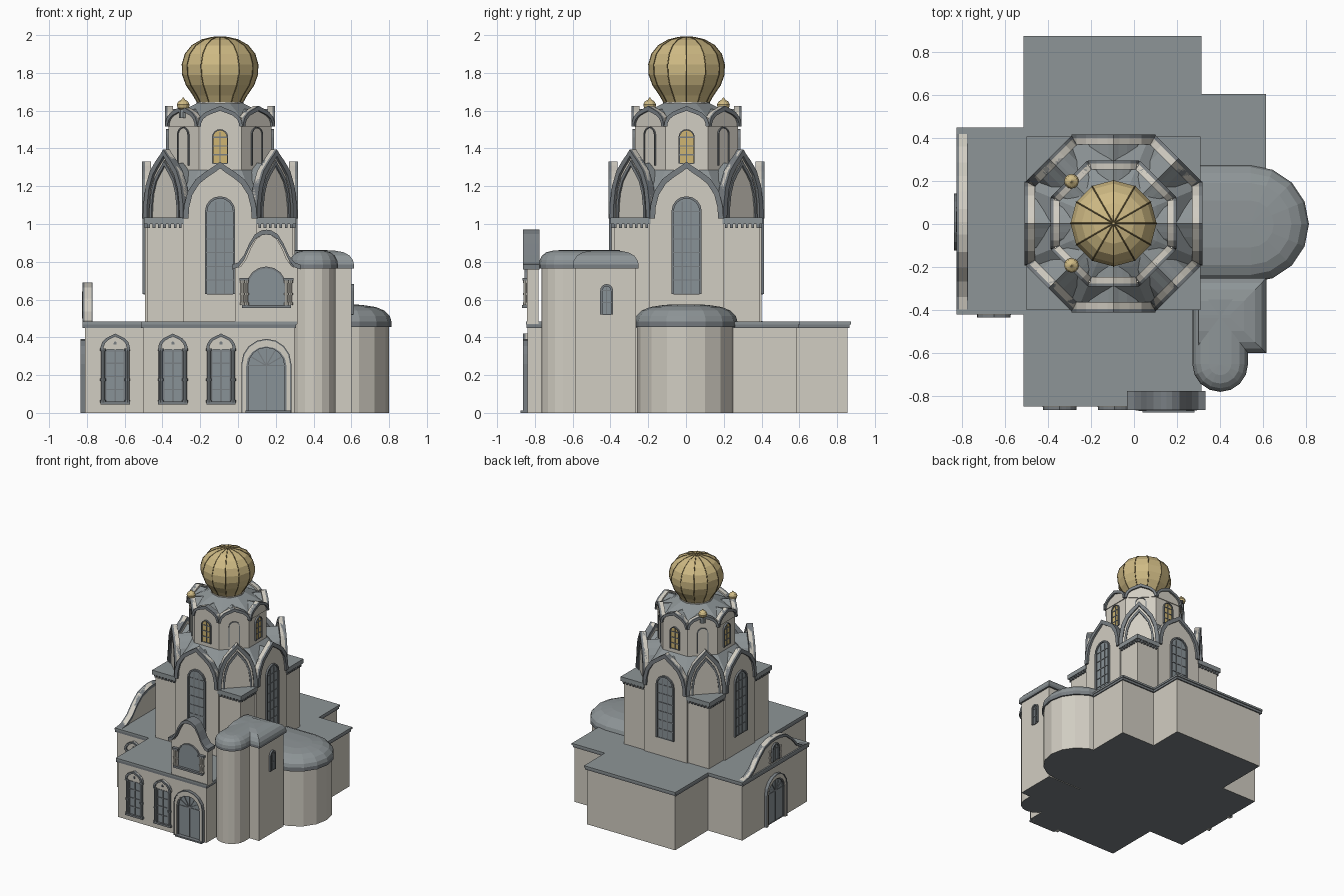
import bpy, bmesh
from math import sin, cos, pi, radians

cube = bpy.data.objects.get("Cube")
if cube:
    bpy.data.objects.remove(cube)


def material(name, r, g, b):
    m = bpy.data.materials.new(name)
    m.use_nodes = True
    m.diffuse_color = (r, g, b, 1)
    m.node_tree.nodes["Principled BSDF"].inputs["Base Color"].default_value = (r, g, b, 1)
    return m


WALL = material("cream plaster", .64, .61, .54)
ROOF = material("grey roof", .27, .30, .31)
TRIM = material("slate trim", .19, .21, .225)
GLASS = material("grey glass", .25, .29, .31)
GOLD = material("gold leaf", .62, .49, .23)
RIB = material("dark gold", .2, .15, .06)
AMBER = material("amber glass", .62, .46, .17)


# ---------- helpers ----------
def loft(name, rings, mat, under=None):
    """Skin equal-length rings and cap both ends."""
    bm = bmesh.new()
    vs = [[bm.verts.new(p) for p in r] for r in rings]
    n = len(rings[0])
    for a, b in zip(vs, vs[1:]):
        for i in range(n):
            bm.faces.new((a[i], a[(i + 1) % n], b[(i + 1) % n], b[i]))
    bm.faces.new(vs[0][::-1])
    bm.faces.new(vs[-1])
    bmesh.ops.recalc_face_normals(bm, faces=bm.faces)
    me = bpy.data.meshes.new(name)
    me.materials.append(mat)
    if under:
        me.materials.append(under)
        for f in bm.faces:
            f.material_index = int(f.normal.z < -.9)
    bm.to_mesh(me)
    bm.free()
    ob = bpy.data.objects.new(name, me)
    bpy.context.collection.objects.link(ob)
    return ob


def level(pts, z):
    return [(x, y, z) for x, y in pts]


def prism(name, pts, z0, z1, mat, under=None):
    return loft(name, [level(pts, z0), level(pts, z1)], mat, under)


def box(name, x0, x1, y0, y1, z0, z1, mat, under=None):
    return prism(name, [(x0, y0), (x1, y0), (x1, y1), (x0, y1)], z0, z1, mat, under)


def ngon(n, r, cx, cy, turn=0):
    return [(cx + r * cos(turn + 2 * pi * i / n), cy + r * sin(turn + 2 * pi * i / n)) for i in range(n)]


def facade(cx, cy, deg):
    """Map (along, outward, up) on a wall facing deg to world space."""
    c, s = cos(radians(deg)), sin(radians(deg))
    return lambda u, d, z: (cx + c * d - s * u, cy + s * d + c * u, z)


def panel(name, P, pts, d0, d1, mat):
    return loft(name, [[P(u, d, z) for u, z in pts] for d in (d0, d1)], mat)


def rect(u0, u1, z0, z1):
    return [(u0, z0), (u1, z0), (u1, z1), (u0, z1)]


def arch(u, w, z0, h, n=8):
    a = [(u + w * cos(pi * i / n), z0 + h - w + w * sin(pi * i / n)) for i in range(n + 1)]
    return [(u + w, z0)] + a + [(u - w, z0)]


KEEL = [(1, 0), (.98, .22), (.88, .47), (.66, .69), (.38, .83), (.14, .93), (0, 1)]
HUMP = [(1, 0), (.82, .06), (.65, .27), (.5, .6), (.33, .87), (.14, .98), (0, 1)]


def gable(shape, u, w, z0, h):
    half = [(w * a, z0 + h * b) for a, b in shape]
    return [(u + a, b) for a, b in half] + [(u - a, b) for a, b in half[-2::-1]]


def band(name, P, outer, inner, d0, d1, mat=TRIM):
    return panel(name, P, outer + inner[::-1], d0, d1, mat)


def window(name, P, u, d, z0, w, h, glass=GLASS, cols=2, rows=4, f=.012):
    panel(name + "_glass", P, arch(u, w, z0, h), d - .01, d + .004, glass)
    band(name + "_frame", P, arch(u, w + f, z0, h + f), arch(u, w, z0, h), d - .01, d + .014)
    for i in range(1, cols):
        x = u - w + 2 * w * i / cols
        panel(name + "_mullion", P, rect(x - .003, x + .003, z0, z0 + h - w * .25), d, d + .008, TRIM)
    for i in range(rows):
        z = z0 + (h - w) * i / (rows - 1)
        panel(name + "_crossbar", P, rect(u - w, u + w, z - .003, z + .003), d, d + .008, TRIM)


def door(name, P, u, d):
    window(name, P, u, d, .005, .095, .34, cols=2, rows=2)
    for i in range(1, 6):
        a = pi * i / 6
        c, s = cos(a), sin(a)
        panel(name + "_fan_bar", P, [(u - .003 * s, .25 + .003 * c), (u + .003 * s, .25 - .003 * c),
              (u + .09 * c + .003 * s, .25 + .09 * s - .003 * c), (u + .09 * c - .003 * s, .25 + .09 * s + .003 * c)],
              d, d + .009, TRIM)
    band(name + "_surround", P, arch(u, .125, 0, .385), arch(u, .107, 0, .352), d - .01, d + .02, WALL)
    band(name + "_hood", P, arch(u, .132, 0, .392), arch(u, .125, 0, .385), d - .01, d + .025)


def column(name, P, u, d, z0, z1, r=.01, mat=TRIM):
    x, y, _ = P(u, d, 0)
    prism(name, ngon(8, r, x, y), z0, z1, mat)
    for z in (z0, z0 + .4 * (z1 - z0), z1 - .012):
        prism(name + "_ring", ngon(8, r * 1.4, x, y), z, z + .012, mat)


# ---------- ground storey ----------
for nm, x0, x1, y0, y1 in (("nave", -.5, .3, -.838, .855), ("west_arm", -.81, -.5, -.41, .43),
                           ("east_block", .29, .6, 0, .585)):
    box(nm + "_walls", x0, x1, y0, y1, 0, .46, WALL, TRIM)
    e = 0 if nm == "east_block" else .013
    box(nm + "_cornice", x0 - e, x1 + .008, y0 - .007, y1 + .01, .45, .468, TRIM)
    box(nm + "_roof", x0 - e, x1 + .013, y0 - .01, y1 + .018, .468, .483, ROOF)


def rounded_end(cx, cy, r, x0, grow=0, n=8):
    """Outline of an apse facing +x with straight sides back to x0."""
    r += grow
    return [(x0, cy - r)] + [(cx + r * sin(pi * i / n), cy - r * cos(pi * i / n)) for i in range(n + 1)] + [(x0, cy + r)]


def soft_roof(name, pts, c, z0, h, keep):
    """Domed roof shrinking towards c, flush where the outline meets a wall."""
    rings = []
    for s, k in ((1, 0), (.97, .3), (.87, .62), (.7, .84), (.4, .97), (.04, 1)):
        rings.append([(x if keep == "x" and x < c[0] else c[0] + (x - c[0]) * s,
                       y if keep == "y" and y > c[1] else c[1] + (y - c[1]) * s, z0 + h * k) for x, y in pts])
    loft(name, rings, ROOF)


# ---------- main apse ----------
prism("apse_walls", rounded_end(.54, 0, .26, .29), 0, .465, WALL, TRIM)
prism("apse_cornice", rounded_end(.54, 0, .26, .29, .012), .455, .485, TRIM)
soft_roof("apse_roof", rounded_end(.54, 0, .26, .29, .012), (.54, 0), .485, .09, "x")


# ---------- side chapel with its small apse ----------
def chapel(g):
    return [(.3, -.585 - g), (.6 + g, -.585 - g), (.6 + g, -.265 + g), (.3, -.265 + g)]


def small_apse(g):
    return [(.4 + y, -.65 - (x - .4)) for x, y in rounded_end(.4, 0, .115, .1, g)]


for nm, f, c, keep in (("chapel", chapel, (.44, -.43), "x"), ("small_apse", small_apse, (.4, -.65), "y")):
    prism(nm + "_walls", f(0), 0, .78, WALL, TRIM)
    prism(nm + "_cornice", f(.014), .765, .785, TRIM)
    soft_roof(nm + "_roof", f(.014), c, .785, .077, keep)
window("chapel_window", facade(0, 0, 0), -.42, .6, .52, .022, .15, rows=3)

# ---------- front windows, door and porch gable ----------
front, west = facade(0, 0, -90), facade(0, 0, 180)
for u, d in ((-.65, .41), (-.345, .838), (-.09, .838)):
    panel("window_glass", front, rect(u - .05, u + .05, .06, .34), d - .01, d + .004, GLASS)
    for k in (-.05, 0, .05):
        panel("window_bar", front, rect(u + k - .005, u + k + .005, .06, .34), d, d + .01, TRIM)
    for z in (.05, .12, .19, .26, .325):
        panel("window_crossbar", front, rect(u - .05, u + .05, z, z + .006), d, d + .009, TRIM)
    for s in (-1, 1):
        column("window_column", front, u + s * .064, d + .008, .055, .34, .011)
    panel("window_sill", front, rect(u - .078, u + .078, .045, .06), d - .01, d + .02, TRIM)
    hood = gable(KEEL, u, .078, .335, .085)
    panel("window_head", front, hood, d - .01, d + .012, WALL)
    band("window_hood", front, hood, gable(KEEL, u, .062, .335, .07), d, d + .024)
    panel("window_boss", front, arch(u, .008, .362, .016), d, d + .019, TRIM)
door("front_door", front, .15, .838)
box("front_step", .04, .28, -.875, -.83, 0, .012, TRIM)
panel("porch_gable", front, [(-.015, .47), (.315, .47)] + gable(HUMP, .15, .165, .765, .18), .78, .842, WALL)
crest = gable(HUMP, .15, .182, .785, .185)
band("porch_gable_trim", front, crest, [(u, z - .026) for u, z in crest], .775, .862)
panel("porch_niche", front, arch(.15, .095, .57, .195), .83, .848, GLASS)
band("porch_niche_trim", front, arch(.15, .105, .57, .205), arch(.15, .095, .57, .195), .83, .855)
panel("porch_sill", front, rect(.02, .28, .556, .572), .83, .868, TRIM)
for u in (.022, .045, .255, .278):
    column("porch_column", front, u, .85, .572, .7, .009, WALL)
for u in (.033, .267):
    panel("porch_capital", front, rect(u - .026, u + .026, .7, .715), .83, .866, TRIM)

# ---------- west entrance and gable ----------
door("west_door", west, -.01, .81)
crest = gable(HUMP, -.01, .425, .48, .21)
panel("west_gable", west, crest, .775, .812, WALL)
band("west_gable_trim", west, crest, [(u, max(.47, z - .022)) for u, z in crest], .77, .823)
window("west_gable_niche", west, -.01, .812, .5, .035, .13, rows=2)
for u in (-.075, .055):
    column("west_gable_column", west, u, .815, .5, .6, .008, WALL)

# ---------- tower ----------
TX, TY = -.095, .003
H = .385
box("tower_walls", TX - H, TX + H, TY - H, TY + H, .46, 1.0, WALL)
for sx in (-1, 1):
    for sy in (-1, 1):
        xs = sorted((TX + sx * .19, TX + sx * .403))
        ys = sorted((TY + sy * .19, TY + sy * .403))
        box("corner_roof", *xs, *ys, 1.0, 1.035, ROOF)
octo = 1 / cos(pi / 8)
prism("gable_core", ngon(8, .375 * octo, TX, TY, pi / 8), 1.0, 1.17, WALL)
loft("gable_core_roof", [level(ngon(8, r * octo, TX, TY, pi / 8), z) for r, z in ((.38, 1.17), (.26, 1.3))], ROOF)
prism("drum_walls", ngon(8, .272 * octo, TX, TY, pi / 8), 1.2, 1.56, WALL)
loft("drum_roof", [level(ngon(8, r * octo, TX, TY, pi / 8), z)
                   for r, z in ((.275, 1.555), (.2, 1.6), (.12, 1.64))], ROOF)

for i in range(8):
    P = facade(TX, TY, 45 * i)
    diagonal = i % 2
    # lower tier of keel gables, each with a vault running back to the drum
    w, h, d = (.15, .365, .41) if diagonal else (.195, .3, .397)
    outer = gable(KEEL, 0, w, 1.03, h)
    face = outer if diagonal else [(w, .47)] + outer + [(-w, .47)]
    panel("gable_wall", P, face, d - .03, d, WALL)
    band("gable_trim", P, outer, gable(KEEL, 0, w - .028, 1.03, h - .035), d - .032, d + .016)
    panel("gable_vault", P, gable(KEEL, 0, w * .85, 1.03, h * .8), .26, d - .02, ROOF)
    if diagonal:
        band("gable_inner_trim", P, gable(KEEL, 0, w - .04, 1.03, h - .06),
             gable(KEEL, 0, w - .055, 1.03, h - .085), d - .01, d + .01)
    else:
        window("tower_window", P, 0, d, .63, .068, .505, cols=3, rows=7)
        for s in (-1, 1):
            for k in range(7):
                u = s * (.21 + .028 * k)
                panel("dentil", P, rect(u - .007, u + .007, .98, 1.002), .37, .4, TRIM)
    # upper tier on the drum
    if diagonal:
        panel("drum_niche", P, arch(0, .038, 1.31, .2), .265, .275, WALL)
        band("drum_niche_trim", P, arch(0, .042, 1.31, .204), arch(0, .036, 1.31, .198), .265, .281)
    else:
        window("drum_window", P, 0, .272, 1.32, .036, .175, AMBER, rows=4, f=.007)
    outer = gable(KEEL, 0, .119, 1.515, .11)
    panel("scallop_wall", P, outer, .25, .278, WALL)
    band("scallop_trim", P, outer, gable(KEEL, 0, .102, 1.515, .085), .25, .292)
    panel("scallop_vault", P, gable(KEEL, 0, .108, 1.515, .095), .15, .26, ROOF)

# ---------- gold dome, ribs and small finials ----------
prism("dome_neck", ngon(24, .125, TX, TY), 1.58, 1.645, WALL)
profile = [(.115, 1.635), (.14, 1.68), (.178, 1.735), (.198, 1.79), (.2, 1.845), (.184, 1.9),
           (.148, 1.945), (.095, 1.975), (.04, 1.988), (.004, 1.99)]
loft("onion_dome", [level(ngon(12, r, TX, TY), z) for r, z in profile], GOLD)
for i in range(12):
    a = pi * i / 6
    cu = bpy.data.curves.new("dome_rib", "CURVE")
    cu.dimensions = "3D"
    cu.bevel_depth = .003
    cu.bevel_resolution = 0
    sp = cu.splines.new("POLY")
    sp.points.add(len(profile) - 1)
    for p, (r, z) in zip(sp.points, profile):
        p.co = (TX + r * cos(a), TY + r * sin(a), z, 1)
    cu.materials.append(RIB)
    bpy.context.collection.objects.link(bpy.data.objects.new("dome_rib", cu))
bulb = [(.012, 1.6), (.03, 1.615), (.034, 1.632), (.026, 1.648), (.01, 1.658), (.002, 1.67)]
for s in (-1, 1):
    x, y = TX - .195, TY + s * .195
    prism("finial_base", ngon(8, .022, x, y), 1.56, 1.605, ROOF)
    loft("finial_bulb", [level(ngon(12, r, x, y), z) for r, z in bulb], GOLD)
